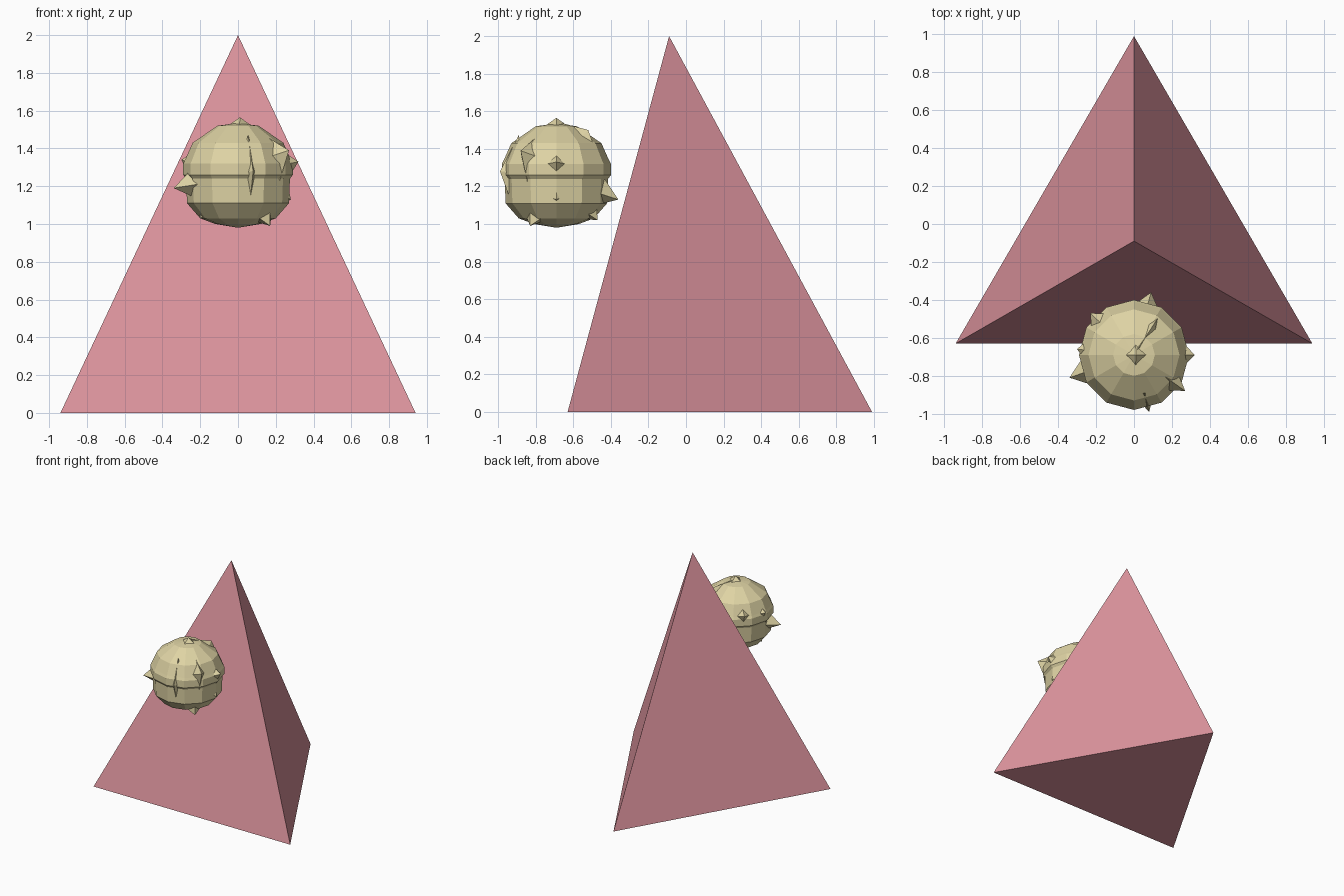
import bpy
import bmesh
from math import sin, cos, pi
from mathutils import Vector

if "Cube" in bpy.data.objects:
    bpy.data.objects.remove(bpy.data.objects["Cube"])


def make_material(name, colour):
    mat = bpy.data.materials.new(name)
    mat.use_nodes = True
    mat.diffuse_color = colour
    mat.node_tree.nodes["Principled BSDF"].inputs["Base Color"].default_value = colour
    return mat


def finish(bm, name, mat):
    bmesh.ops.recalc_face_normals(bm, faces=bm.faces)
    mesh = bpy.data.meshes.new(name)
    bm.to_mesh(mesh)
    bm.free()
    mesh.materials.append(mat)
    obj = bpy.data.objects.new(name, mesh)
    bpy.context.collection.objects.link(obj)
    return obj


pink = make_material("dusty pink", (0.72, 0.295, 0.34, 1))
cream = make_material("pale straw", (0.73, 0.65, 0.37, 1))

# Three-sided pyramid
bm = bmesh.new()
base = [bm.verts.new(p) for p in ((-0.94, -0.63, 0), (0.94, -0.63, 0), (0, 0.99, 0))]
apex = bm.verts.new((0, -0.09, 2))
bm.faces.new(base)
for i in range(3):
    bm.faces.new((base[i], base[(i + 1) % 3], apex))
finish(bm, "pyramid_body", pink)

# Faceted ball: a lathe profile of radius and height, with a raised belt
centre = Vector((0, -0.69, 1.26))
profile = [(0.12, 1.0), (0.2, 1.03), (0.27, 1.11), (0.275, 1.24),
           (0.29, 1.26), (0.29, 1.32), (0.28, 1.34), (0.24, 1.43), (0.11, 1.52)]
sides = 12
bm = bmesh.new()
rings = [[bm.verts.new((r * cos(2 * pi * i / sides),
                        centre.y + r * sin(2 * pi * i / sides), z))
          for i in range(sides)] for r, z in profile]
for low, high in zip(rings, rings[1:]):
    for i in range(sides):
        j = (i + 1) % sides
        bm.faces.new((low[i], low[j], high[j], high[i]))
for ring, z in ((rings[0], 0.98), (rings[-1], 1.535)):
    pole = bm.verts.new((0, centre.y, z))
    for i in range(sides):
        bm.faces.new((ring[i], ring[(i + 1) % sides], pole))
finish(bm, "ball", cream)


# Four-sided spikes rooted inside the ball
def add_spike(bm, tip, width, height):
    out = (Vector(tip) - centre).normalized()
    side = out.cross(Vector((0, 0, 1)))
    side = side.normalized() if side.length > 0.1 else Vector((1, 0, 0))
    up = side.cross(out)
    root = centre + out * 0.22
    ring = [bm.verts.new(root + d) for d in
            (side * width, up * height, -side * width, -up * height)]
    top = bm.verts.new(tip)
    bm.faces.new(ring)
    for i in range(4):
        bm.faces.new((ring[i], ring[(i + 1) % 4], top))


spikes = [
    ((-0.34, -0.81, 1.19), 0.11, 0.1),
    ((0.01, -0.69, 1.565), 0.12, 0.12),
    ((0.09, -0.36, 1.13), 0.11, 0.1),
    ((0.27, -0.88, 1.39), 0.08, 0.15),
    ((0.32, -0.69, 1.33), 0.11, 0.11),
    ((0.17, -0.83, 0.99), 0.12, 0.1),
    ((0.08, -0.99, 1.28), 0.05, 0.2),
    ((-0.23, -0.47, 1.36), 0.1, 0.1),
    ((-0.2, -0.75, 1.03), 0.13, 0.1),
    ((0.1, -0.47, 1.02), 0.12, 0.1),
    ((0.28, -0.69, 1.13), 0.1, 0.12),
    ((-0.3, -0.66, 1.34), 0.1, 0.1),
    ((0.11, -0.52, 1.5), 0.05, 0.18),
]
bm = bmesh.new()
for spike in spikes:
    add_spike(bm, *spike)
finish(bm, "ball_spikes", cream)
